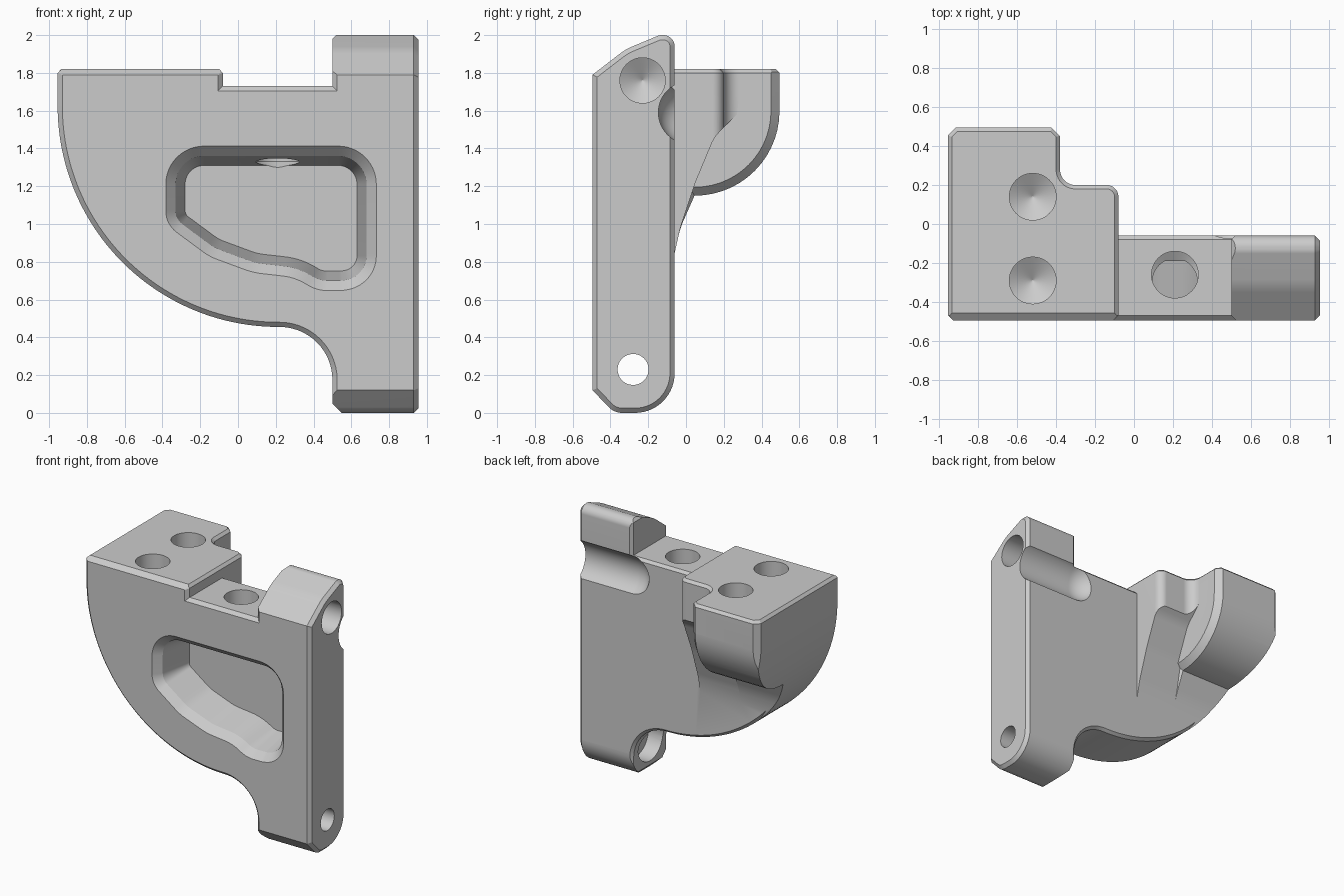
import bpy, bmesh, math
from mathutils import Vector

if "Cube" in bpy.data.objects:
    bpy.data.objects.remove(bpy.data.objects["Cube"])

grey = bpy.data.materials.new("machined grey")
grey.diffuse_color = (0.6, 0.6, 0.6, 1)
grey.use_nodes = True
grey.node_tree.nodes["Principled BSDF"].inputs["Base Color"].default_value = grey.diffuse_color


def outline(corners, inset=0.0):
    """Counter-clockwise corners (a, b[, radius]) -> inset polygon with rounded corners."""
    pts, n = [], len(corners)
    for i, c in enumerate(corners):
        p = Vector(c[:2])
        d0 = (p - Vector(corners[i - 1][:2])).normalized()
        d1 = (Vector(corners[(i + 1) % n][:2]) - p).normalized()
        n0, n1 = Vector((-d0.y, d0.x)), Vector((-d1.y, d1.x))
        q = p + (n0 + n1) * (inset / (1 + n0.dot(n1)))
        if len(c) < 3:
            pts.append(q)
            continue
        turn = math.atan2(d0.x * d1.y - d0.y * d1.x, d0.dot(d1))
        sign = 1 if turn > 0 else -1
        r = max(c[2] - inset * sign, 0.004)
        start = q - d0 * (r * math.tan(abs(turn) / 2))
        centre = start + n0 * r * sign
        steps = 56 if c[2] > 0.5 else 14
        for k in range(steps + 1):
            a = turn * k / steps
            v = start - centre
            pts.append(centre + Vector((v.x * math.cos(a) - v.y * math.sin(a),
                                        v.x * math.sin(a) + v.y * math.cos(a))))
    return pts


def loft(name, axis, rings):
    """Closed solid through rings (position along axis, polygon)."""
    place = {'X': lambda t, p: (t, p[0], p[1]),
             'Y': lambda t, p: (p[0], t, p[1]),
             'Z': lambda t, p: (p[0], p[1], t)}[axis]
    bm = bmesh.new()
    loops = [[bm.verts.new(place(t, p)) for p in poly] for t, poly in rings]
    for a, b in zip(loops, loops[1:]):
        for i in range(len(a)):
            j = (i + 1) % len(a)
            bm.faces.new((a[i], a[j], b[j], b[i]))
    bm.faces.new(loops[0])
    bm.faces.new(loops[-1])
    bmesh.ops.recalc_face_normals(bm, faces=bm.faces)
    me = bpy.data.meshes.new(name)
    bm.to_mesh(me)
    bm.free()
    ob = bpy.data.objects.new(name, me)
    bpy.context.collection.objects.link(ob)
    return ob


def drill(axis, a, b, r, start, end, tip=None):
    """Round cutter, optionally with a conical tip."""
    def ring(rad):
        return [(a + rad * math.cos(k * math.pi / 24), b + rad * math.sin(k * math.pi / 24))
                for k in range(48)]
    rings = [(start, ring(r)), (end, ring(r))]
    if tip is not None:
        rings.append((tip, ring(0.003)))
    return loft("drill", axis, rings)


def combine(ob, other, op):
    m = ob.modifiers.new(op, 'BOOLEAN')
    m.operation, m.object, m.solver = op, other, 'EXACT'
    bpy.context.view_layer.objects.active = ob
    bpy.ops.object.modifier_apply(modifier=m.name)
    bpy.data.objects.remove(other)


# Main plate: front silhouette with chamfered front and back edges
plate_shape = [(-0.955, 1.80), (-0.955, 0.455, 1.17), (0.5, 0.455, 0.28), (0.5, 0.05),
               (0.55, 0.0), (0.955, 0.0), (0.955, 2.0), (0.52, 2.0), (0.5, 1.98),
               (0.5, 1.73), (-0.08, 1.73), (-0.08, 1.80), (-0.1, 1.82), (-0.935, 1.82)]
full, small = outline(plate_shape), outline(plate_shape, 0.025)
bracket = loft("bracket", 'Y', [(-0.495, small), (-0.47, full), (-0.08, full),
                                (-0.06, outline(plate_shape, 0.02))])

# Side silhouette of the post, chamfered at its outer end
post_shape = [(-0.495, 1.79), (-0.495, 0.12), (-0.38, 0.0, 0.1), (-0.06, 0.0, 0.21),
              (-0.06, 2.0, 0.06), (-0.14, 2.0, 0.06), (-0.32, 1.925, 0.3)]
side = outline(post_shape)
combine(bracket, loft("post_side", 'X', [(-1.1, side), (0.93, side),
                                         (0.955, outline(post_shape, 0.025))]), 'INTERSECT')

# Rear block: rounded underside, with a curved web beside it
root = [(-0.25, 0.7), (-0.075, 0.78), (-0.03, 0.98, 0.5)]
block_shape = root + [(0.045, 1.15), (0.495, 1.15, 0.448), (0.495, 2.1), (-0.25, 2.1)]
web_shape = root + [(0.05, 1.22, 0.6), (0.15, 1.46, 0.2), (0.27, 1.58), (0.33, 2.1), (-0.25, 2.1)]
block = loft("rear_block", 'X', [(-1.1, outline(block_shape)), (-0.425, outline(block_shape)),
                                 (-0.38, outline(block_shape, 0.045))])
web = outline(web_shape)
combine(block, loft("web", 'X', [(-0.6, web), (0.0, web)]), 'UNION')
plan = [(-0.955, -0.12), (-0.08, -0.12), (-0.08, 0.2, 0.06), (-0.38, 0.2, 0.08),
        (-0.38, 0.455), (-0.42, 0.495), (-0.915, 0.495), (-0.955, 0.455)]
combine(block, loft("plan", 'Z', [(0.3, outline(plan)), (1.80, outline(plan)),
                                  (1.82, outline(plan, 0.02))]), 'INTERSECT')
disc = outline([(-0.955, 2.2), (-0.955, 0.455, 1.17), (0.5, 0.455), (0.5, 2.2)])
combine(block, loft("disc", 'Y', [(-0.3, disc), (0.7, disc)]), 'INTERSECT')
combine(bracket, block, 'UNION')

# Tapered blind window in the front
window = [(-0.38, 1.41, 0.2), (-0.38, 1.0, 0.14), (-0.15, 0.83, 0.3), (0.08, 0.745, 0.4),
          (0.3, 0.72, 0.3), (0.42, 0.65, 0.2), (0.55, 0.65, 0.15), (0.73, 0.68, 0.18),
          (0.73, 1.41, 0.2)]
combine(bracket, loft("window", 'Y', [(-0.545, outline(window, -0.05)), (-0.44, outline(window, 0.05)),
                                      (-0.19, outline(window, 0.1))]), 'DIFFERENCE')

# Rounded groove behind the post head: a bar ending in a dome
groove = [(0.5 - 0.166 * math.cos(k * math.pi / 24), 0.166 * math.sin(k * math.pi / 24))
          for k in range(1, 13)] + [(1.1, 0.166)]
combine(bracket, loft("groove", 'X', [
    (x, [(0.02 + r * math.cos(k * math.pi / 24), 1.59 + r * math.sin(k * math.pi / 24))
         for k in range(48)]) for x, r in groove]), 'DIFFERENCE')

# Drilled holes
for args in (('Z', -0.52, 0.14, 0.12, 2.0, 1.55, 1.48),
             ('Z', -0.52, -0.29, 0.12, 2.0, 1.55, 1.48),
             ('Z', 0.21, -0.26, 0.12, 2.0, 1.33, 1.26),
             ('X', -0.23, 1.76, 0.12, 1.1, 0.70, 0.63),
             ('X', -0.28, 0.23, 0.082, 1.1, 0.3),
             ('X', -0.28, 0.23, 0.15, 0.3, 0.62)):
    combine(bracket, drill(*args), 'DIFFERENCE')

bracket.data.materials.clear()
bracket.data.materials.append(grey)
for p in bracket.data.polygons:
    p.material_index = 0
bpy.ops.object.select_all(action='DESELECT')
bracket.select_set(True)
bpy.context.view_layer.objects.active = bracket
bpy.ops.object.shade_smooth_by_angle(angle=math.radians(25))
